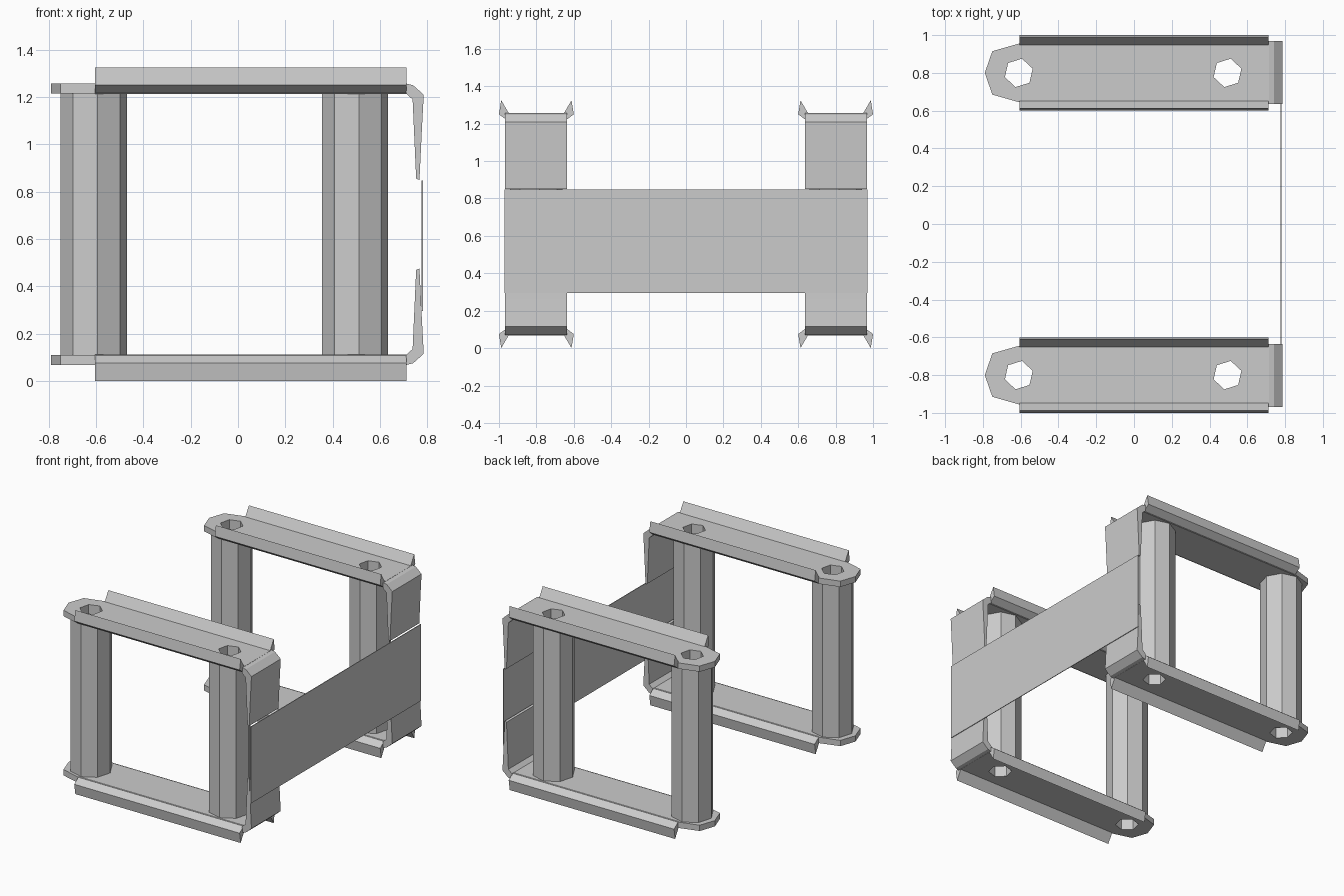
import bpy, bmesh
from math import cos, sin, tau

if "Cube" in bpy.data.objects:
    bpy.data.objects.remove(bpy.data.objects["Cube"])

H = 1.325          # overall height
YC = 0.8           # centre line of each side frame
HOLES = (-0.61, 0.495)


def prism(name, pts, axis, lo, hi, place=lambda v: v):
    """Extrude a closed 2D outline along an axis, then place every vertex."""
    def point(a, b, t):
        return {'x': (t, a, b), 'y': (a, t, b), 'z': (a, b, t)}[axis]
    bm = bmesh.new()
    rings = [[bm.verts.new(place(point(a, b, t))) for a, b in pts] for t in (lo, hi)]
    bm.faces.new(rings[0])
    bm.faces.new(rings[1])
    n = len(pts)
    for i in range(n):
        j = (i + 1) % n
        bm.faces.new((rings[0][i], rings[0][j], rings[1][j], rings[1][i]))
    bmesh.ops.recalc_face_normals(bm, faces=bm.faces)
    mesh = bpy.data.meshes.new(name)
    bm.to_mesh(mesh)
    bm.free()
    obj = bpy.data.objects.new(name, mesh)
    bpy.context.collection.objects.link(obj)
    return obj


def ngon(x, y, r, n, phase=0.0):
    return [(x + r * cos(tau * i / n + phase), y + r * sin(tau * i / n + phase)) for i in range(n)]


def drill(obj, cutters):
    for c in cutters:
        mod = obj.modifiers.new("bore", 'BOOLEAN')
        mod.operation = 'DIFFERENCE'
        mod.solver = 'EXACT'
        mod.object = c
    deps = bpy.context.evaluated_depsgraph_get()
    mesh = bpy.data.meshes.new_from_object(obj.evaluated_get(deps))
    obj.modifiers.clear()
    obj.data = mesh


# Outlines, in coordinates local to a frame
rail_outline = [(0.715, -0.155), (0.715, 0.155), (-0.61, 0.155), (-0.75, 0.115),
                (-0.79, 0.0), (-0.75, -0.115), (-0.61, -0.155)]
lip_profile = [(0.15, 1.213), (0.2, 1.25), (0.188, H), (0.148, 1.257)]
tab_profile = [(0.71, 1.215), (0.71, 1.257), (0.74, 1.25), (0.785, 1.21),
               (0.777, 1.06), (0.767, 0.85), (0.753, 0.855), (0.738, 1.19)]

for side, sy in (("front", -1), ("back", 1)):
    # bore cutters for this frame
    cutters = [prism("bore_cutter", ngon(x, sy * YC, 0.077, 6, 0.3), 'z', -1, 2) for x in HOLES]
    for c in cutters:
        c.hide_render = True

    for level, top in (("upper", True), ("lower", False)):
        def place(v):
            return (v[0], sy * (YC + v[1]), v[2] if top else H - v[2])
        # flat rail with a rounded nose
        rail = prism(f"{side}_{level}_rail", rail_outline, 'z', 1.215, 1.257, place)
        drill(rail, cutters)
        # flared lips along both long edges
        for edge, s in (("outer", 1), ("inner", -1)):
            prism(f"{side}_{level}_{edge}_lip", [(s * a, z) for a, z in lip_profile],
                  'x', -0.605, 0.713, place)
        # bent end tab tapering toward the cross strap
        prism(f"{side}_{level}_end_tab", tab_profile, 'y', -0.165, 0.168, place)

    # hollow faceted posts
    for pos, x in zip(("left", "right"), HOLES):
        post = prism(f"{side}_{pos}_post", ngon(x, sy * YC, 0.141, 8, 0.12), 'z', 0.11, 1.215)
        drill(post, cutters)

    for c in cutters:
        bpy.data.objects.remove(c)

# thin strap joining the two frames
prism("cross_strap", [(-0.97, 0.295), (0.97, 0.295), (0.97, 0.847), (-0.97, 0.847)],
      'x', 0.776, 0.781)
